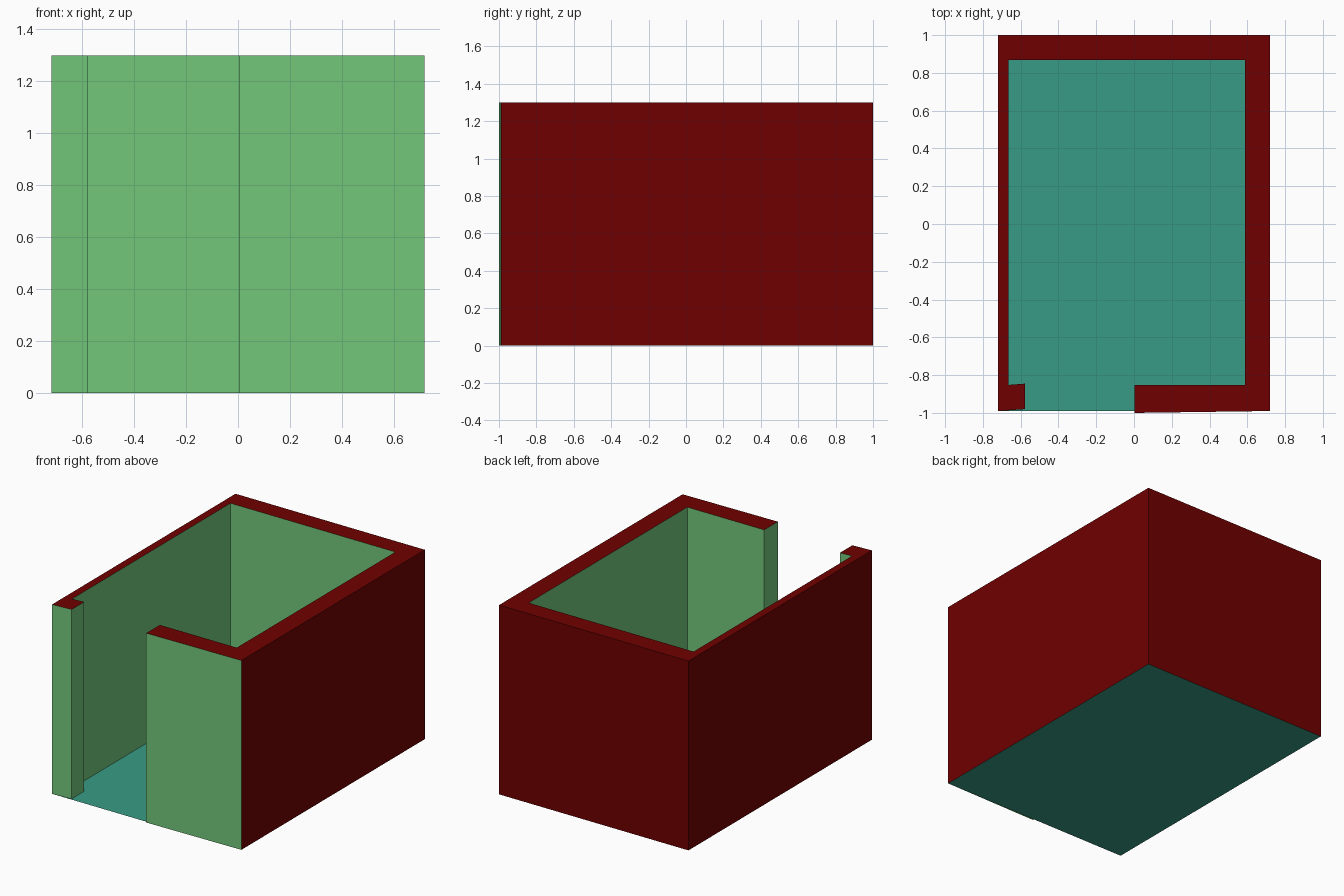
import bpy
import bmesh

cube = bpy.data.objects.get("Cube")
if cube:
    bpy.data.objects.remove(cube, do_unlink=True)


def material(name, color):
    mat = bpy.data.materials.new(name)
    mat.use_nodes = True
    mat.diffuse_color = (*color, 1)
    mat.node_tree.nodes["Principled BSDF"].inputs["Base Color"].default_value = (*color, 1)
    return mat


def add_object(name, bm, mats):
    mesh = bpy.data.meshes.new(name)
    bm.normal_update()
    bm.to_mesh(mesh)
    bm.free()
    for mat in mats:
        mesh.materials.append(mat)
    obj = bpy.data.objects.new(name, mesh)
    bpy.context.collection.objects.link(obj)


red = material("dark red", (0.16, 0.0, 0.0))
green = material("leaf green", (0.17, 0.57, 0.195))
teal = material("teal floor", (0.04, 0.33, 0.238))

HALF_WIDTH, HEIGHT = 0.719, 1.3
BACK, FRONT = 1.0, -0.99

# Wall plan, counter-clockwise: outer faces first, then the inner faces
plan = [
    (0.003, -1.0), (HALF_WIDTH, FRONT), (HALF_WIDTH, BACK),
    (-HALF_WIDTH, BACK), (-HALF_WIDTH, FRONT), (-0.577, -0.98),
    (-0.577, -0.845), (-0.665, -0.852), (-0.665, 0.868),
    (0.587, 0.868), (0.587, -0.852), (0.003, -0.852),
]

# Walls: raise the plan, with red on the outer sides and back
bm = bmesh.new()
base = [bm.verts.new((x, y, 0)) for x, y in plan]
top = [bm.verts.new((x, y, HEIGHT)) for x, y in plan]
for i in range(len(plan)):
    j = (i + 1) % len(plan)
    face = bm.faces.new((base[i], base[j], top[j], top[i]))
    center = face.calc_center_median()
    outer = abs(center.x) > HALF_WIDTH - 0.01 or center.y > BACK - 0.01
    face.material_index = 0 if outer else 1

# Red rim: one four-sided strip per wall, pairing outer and inner corners
for corners in ((0, 1, 10, 11), (1, 2, 9, 10), (2, 3, 8, 9),
                (3, 4, 7, 8), (4, 5, 6, 7)):
    bm.faces.new([top[c] for c in corners])
add_object("walls", bm, [red, green])

# Floor: one flat sheet under the walls
bm = bmesh.new()
corners = [(-HALF_WIDTH, FRONT), (HALF_WIDTH, FRONT),
           (HALF_WIDTH, BACK), (-HALF_WIDTH, BACK)]
bm.faces.new([bm.verts.new((x, y, 0)) for x, y in corners])
add_object("floor", bm, [teal])
